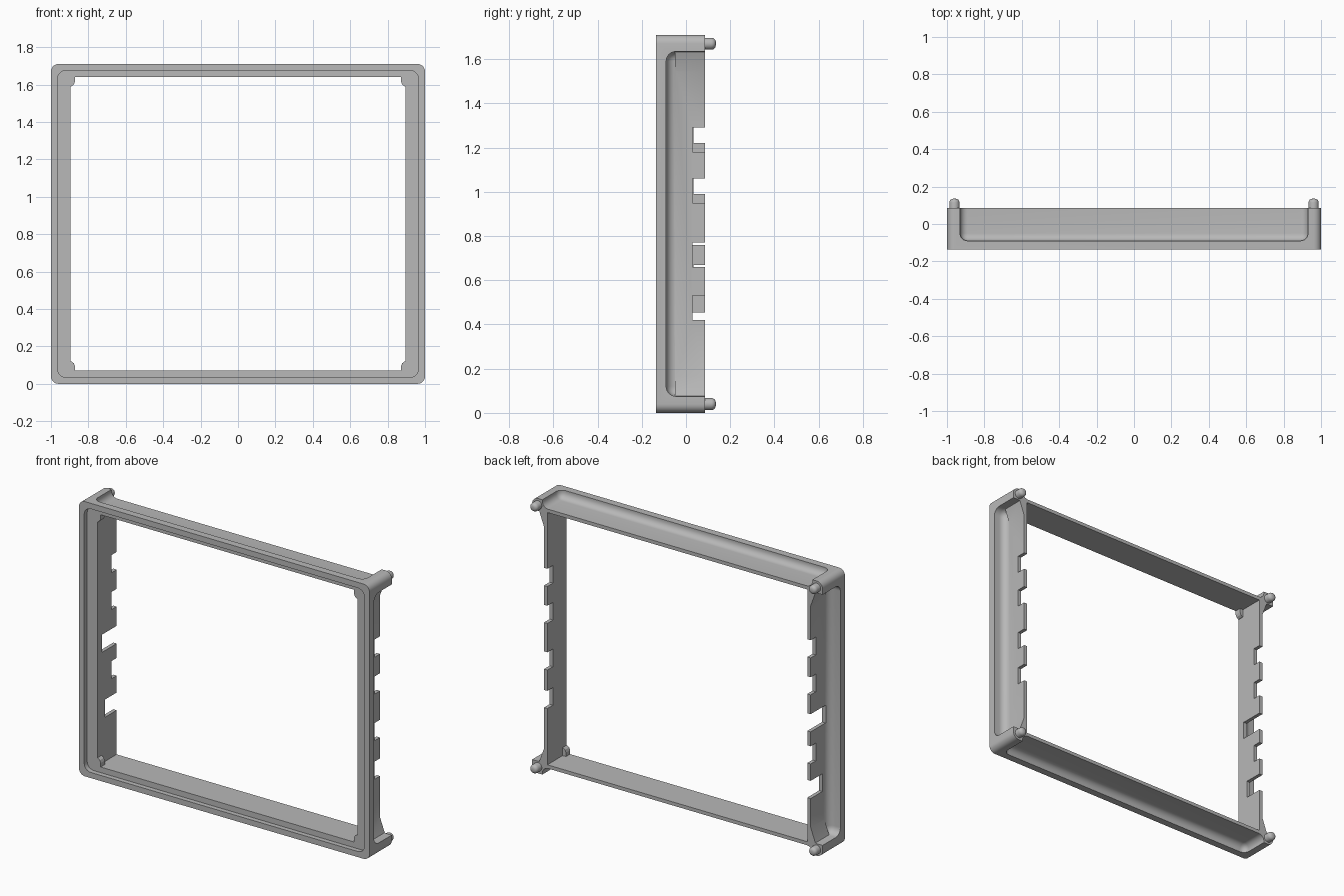
import bpy, bmesh, math
from mathutils import Matrix, Vector

cube = bpy.data.objects.get("Cube")
if cube:
    bpy.data.objects.remove(cube, do_unlink=True)

mat = bpy.data.materials.new("light grey plastic")
mat.use_nodes = True
grey = (0.48, 0.48, 0.48, 1)
mat.diffuse_color = grey
mat.node_tree.nodes["Principled BSDF"].inputs["Base Color"].default_value = grey

H = 1.71          # frame height
MID = H / 2
FRONT, BACK = -0.135, 0.085


def finish(name, bm):
    bmesh.ops.recalc_face_normals(bm, faces=bm.faces)
    mesh = bpy.data.meshes.new(name)
    bm.to_mesh(mesh)
    bm.free()
    mesh.materials.append(mat)
    ob = bpy.data.objects.new(name, mesh)
    bpy.context.collection.objects.link(ob)
    return ob


def box(name, lo, hi, radius=0.0, along_y_only=False):
    """Box between two corners, with rounded edges."""
    lo, hi = Vector(lo), Vector(hi)
    bm = bmesh.new()
    bmesh.ops.create_cube(bm, size=1)
    bmesh.ops.transform(bm, verts=bm.verts, matrix=Matrix.Translation((lo + hi) / 2)
                        @ Matrix.Diagonal((*(hi - lo), 1)))
    if radius:
        edges = [e for e in bm.edges if not along_y_only
                 or abs(e.verts[0].co.y - e.verts[1].co.y) > 1e-4]
        bmesh.ops.bevel(bm, geom=edges, offset=radius, segments=6,
                        profile=0.5, affect='EDGES')
    return finish(name, bm)


def prism(name, points, y0, y1):
    """Extrude an x-z outline along y."""
    bm = bmesh.new()
    face = bm.faces.new([bm.verts.new((x, y0, z)) for x, z in points])
    out = bmesh.ops.extrude_face_region(bm, geom=[face])
    verts = [g for g in out["geom"] if isinstance(g, bmesh.types.BMVert)]
    bmesh.ops.translate(bm, verts=verts, vec=(0, y1 - y0, 0))
    return finish(name, bm)


def combine(target, other, operation):
    mod = target.modifiers.new(operation.lower(), 'BOOLEAN')
    mod.operation = operation
    mod.solver = 'EXACT'
    mod.object = other
    bpy.context.view_layer.objects.active = target
    bpy.ops.object.modifier_apply(modifier=mod.name)
    bpy.data.objects.remove(other, do_unlink=True)


def smooth(ob):
    bpy.ops.object.select_all(action='DESELECT')
    ob.select_set(True)
    bpy.context.view_layer.objects.active = ob
    bpy.ops.object.shade_smooth_by_angle(angle=math.radians(35))


# Bezel: rounded block with a through opening and a stepped front rim
frame = box("bezel_frame", (-1, FRONT, 0), (1, BACK, H), 0.04, True)
combine(frame, box("opening", (-0.895, -0.5, 0.07), (0.895, 0.5, 1.64)), 'DIFFERENCE')
combine(frame, box("front_step", (-0.965, -0.5, 0.035), (0.965, -0.105, H - 0.035),
                   0.045, True), 'DIFFERENCE')

# Scooped recesses behind the front lip leave thin walls and corner posts
for s in (-1, 1):
    xs = sorted((s * 0.918, s * 1.2))
    combine(frame, box("side_scoop", (xs[0], -0.09, 0.075), (xs[1], 0.4, H - 0.075), 0.045),
            'DIFFERENCE')
    zs = sorted((MID + s * (MID - 0.048), MID + s * (MID + 0.25)))
    combine(frame, box("level_scoop", (-0.93, -0.09, zs[0]), (0.93, 0.4, zs[1]), 0.04),
            'DIFFERENCE')

# Sloped gussets joining the side walls to the corner posts
for sx in (-1, 1):
    for sz in (-1, 1):
        outline = [(sx * x, MID + sz * z) for x, z in
                   ((0.9, 0.69), (0.918, 0.69), (0.955, 0.79), (0.9, 0.79))]
        combine(frame, prism("gusset", outline, -0.05, BACK), 'UNION')

# Notches in the back edge of the side walls: (side, bottom, front end)
notches = [(1, z, 0.03) for z in (1.18, 0.95, 0.66, 0.42)]
notches += [(-1, 1.22, 0.035), (-1, 0.99, 0.035), (-1, 0.76, -0.06),
            (-1, 0.56, 0.035), (-1, 0.345, -0.03)]
for s, z, y in notches:
    xs = sorted((s * 0.85, s * 1.05))
    combine(frame, box("notch", (xs[0], y, z), (xs[1], 0.4, z + 0.11)), 'DIFFERENCE')
smooth(frame)


# Rounded locating pegs on the corner posts
def peg(name, x, z):
    r, tip = 0.027, 0.135
    profile = [(0, BACK - 0.02), (r, BACK - 0.02), (r, tip - 0.02)]
    profile += [(r - 0.02 + 0.02 * math.cos(a), tip - 0.02 + 0.02 * math.sin(a))
                for a in (math.pi / 8 * i for i in range(1, 5))] + [(0, tip)]
    bm = bmesh.new()
    verts = [bm.verts.new((x + d, y, z)) for d, y in profile]
    edges = [bm.edges.new(pair) for pair in zip(verts, verts[1:])]
    bmesh.ops.spin(bm, geom=verts + edges, cent=(x, 0, z), axis=(0, 1, 0),
                   angle=math.tau, steps=24)
    bmesh.ops.remove_doubles(bm, verts=bm.verts, dist=1e-5)
    smooth(finish(name, bm))


# Pegs and small inner corner lugs at all four corners
for sx, side in ((1, "left"), (-1, "right")):
    for sz, level in ((1, "upper"), (-1, "lower")):
        peg(f"{level}_{side}_peg", sx * 0.96, MID + sz * (MID - 0.04))
        lug = [(sx * x, MID + sz * z) for x, z in
               ((0.9, 0.79), (0.872, 0.79), (0.872, 0.76), (0.878, 0.745),
                (0.89, 0.736), (0.9, 0.734))]
        prism(f"{level}_{side}_corner_lug", lug, -0.105, -0.065)
